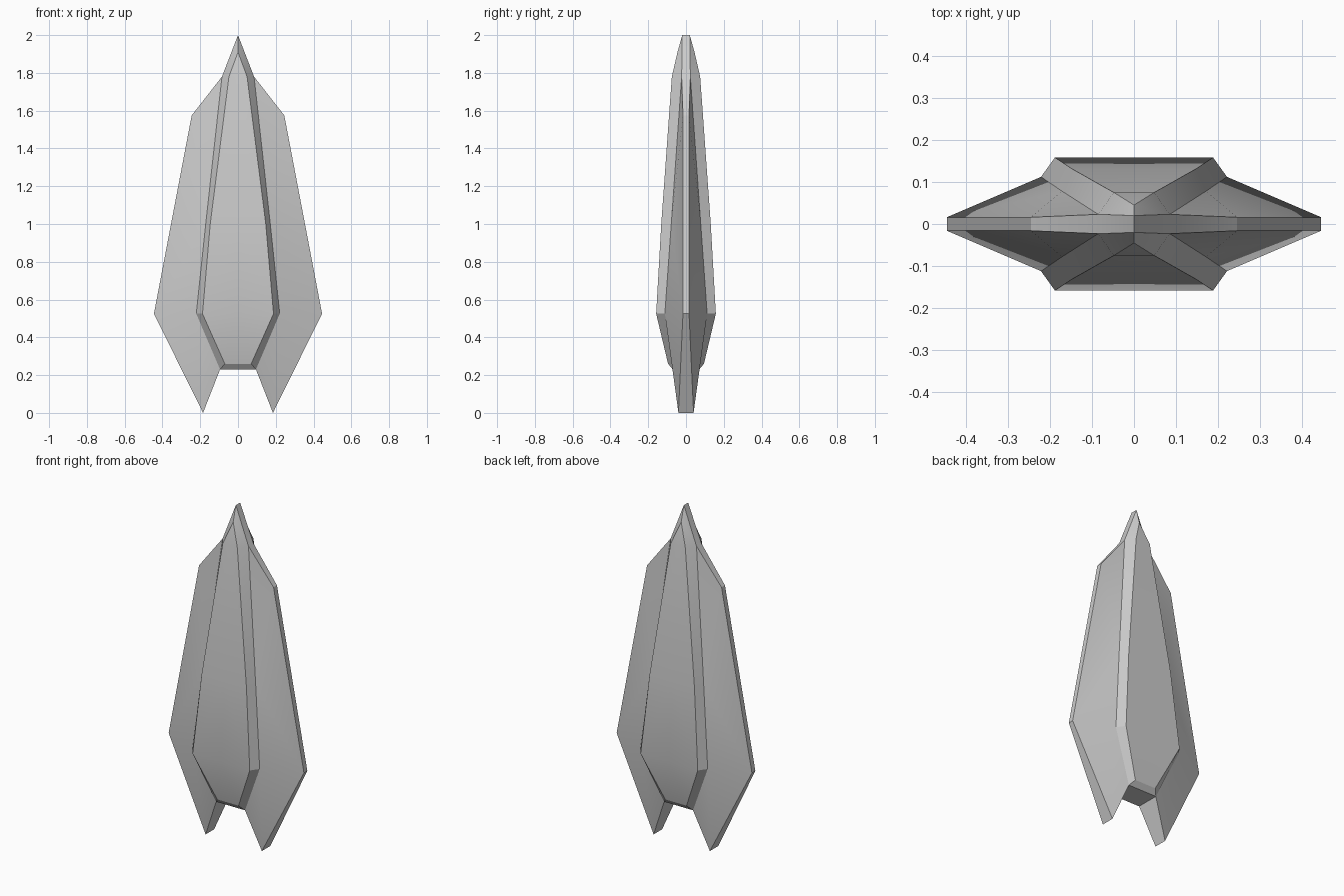
import bpy, bmesh

if "Cube" in bpy.data.objects:
    bpy.data.objects.remove(bpy.data.objects["Cube"])

bm = bmesh.new()

def pts(coords):
    return [bm.verts.new((x, -y, z)) for x, y, z in coords]

# One quarter (right half, front half); mirrors make the rest.
# Raised central panel edge, from apex down to its lower lip
panel = pts([(0, .045, 1.91), (.048, .075, 1.78), (.147, .131, 1.0),
             (.188, .158, .525), (.07, .095, .26)])
# Foot of the bevel around the panel, where it meets the wing
foot = pts([(0, .02, 2.0), (.085, .023, 1.78), (.171, .078, 1.0),
            (.221, .112, .525), (.095, .07, .23)])
# Outer wing corners: shoulder, widest point, tail tip
wing = pts([(.245, .016, 1.575), (.445, .016, .525), (.185, .04, 0)])
# Points on the centre line below the apex
spine = [panel[0]] + pts([(0, -v.co.y, v.co.z) for v in panel[1:]])
foot_mid = pts([(0, .07, .23)])[0]

def face(*vs):
    bm.faces.new(list(dict.fromkeys(vs)))

# Panel and bevel strips
for i in range(4):
    face(spine[i], spine[i + 1], panel[i + 1], panel[i])
    face(panel[i], panel[i + 1], foot[i + 1], foot[i])
face(spine[4], foot_mid, foot[4], panel[4])

# Wing surface
face(foot[1], foot[2], wing[0])
face(foot[2], foot[3], wing[1], wing[0])
face(foot[3], foot[4], wing[2], wing[1])

# Rim wall back to the middle plane
outline = [foot[0], foot[1], *wing, foot[4], foot_mid]
middle = pts([(v.co.x, 0, v.co.z) for v in outline])
for i in range(len(outline) - 1):
    face(outline[i], outline[i + 1], middle[i + 1], middle[i])

bmesh.ops.recalc_face_normals(bm, faces=bm.faces)
mesh = bpy.data.meshes.new("pointed_winged_body")
bm.to_mesh(mesh)
bm.free()
body = bpy.data.objects.new("pointed_winged_body", mesh)
bpy.context.collection.objects.link(body)

# Mirror left/right and front/back
mod = body.modifiers.new("mirror", "MIRROR")
mod.use_axis = (True, True, False)
mod.merge_threshold = 0.0005
bpy.context.view_layer.objects.active = body
body.select_set(True)
bpy.ops.object.modifier_apply(modifier=mod.name)

# Consistent outward normals on the closed shell
bm = bmesh.new()
bm.from_mesh(body.data)
bmesh.ops.recalc_face_normals(bm, faces=bm.faces)
bm.to_mesh(body.data)
bm.free()
bpy.ops.object.shade_smooth_by_angle(angle=0.4)
